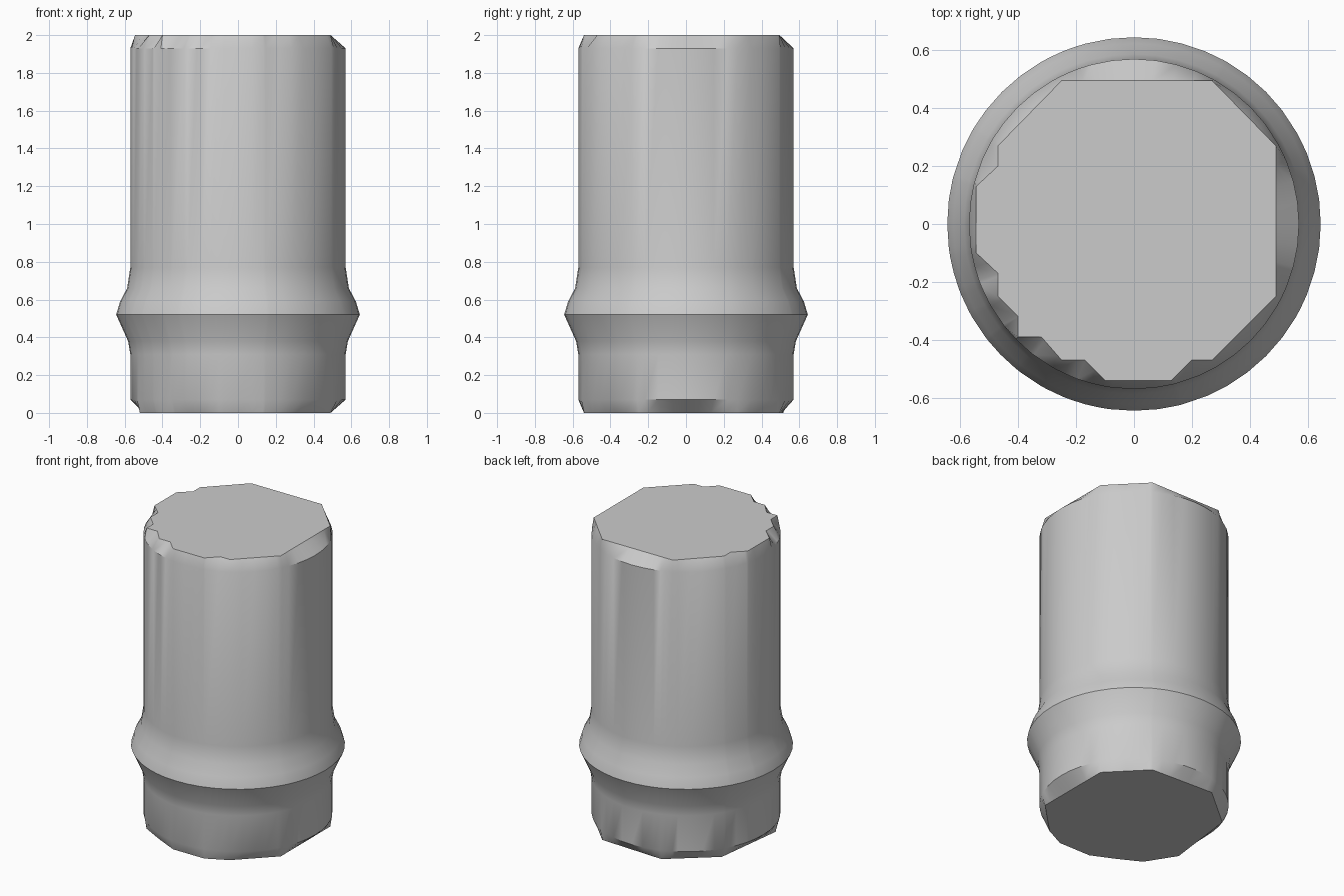
import bpy, bmesh
from math import atan2, cos, sin, pi, radians
from mathutils import Vector

cube = bpy.data.objects.get("Cube")
if cube:
    bpy.data.objects.remove(cube)

# Chipped outlines of the two end faces, counterclockwise
TOP = [(.49, .27), (.27, .495), (-.25, .495), (-.47, .27), (-.47, .2),
       (-.545, .13), (-.545, -.1), (-.47, -.17), (-.47, -.25), (-.4, -.32),
       (-.4, -.39), (-.32, -.39), (-.25, -.47), (-.17, -.47), (-.1, -.54),
       (.13, -.54), (.2, -.47), (.27, -.47), (.49, -.25)]
BOTTOM = [(.49, .27), (.27, .495), (-.18, .515), (-.46, .28), (-.52, -.2),
          (-.4, -.39), (-.25, -.47), (-.1, -.54), (.13, -.54), (.27, -.47), (.49, -.25)]
# Radius and height of the wall and its flared collar
PROFILE = [(.57, .07), (.57, .31), (.582, .38), (.645, .52), (.624, .59),
           (.587, .66), (.57, .77), (.57, 1.93)]


def outline_radius(outline, angle):
    """Distance from the axis to the outline in one direction."""
    ray = Vector((cos(angle), sin(angle)))
    for i, corner in enumerate(outline):
        a, b = Vector(outline[i - 1]), Vector(corner)
        edge = b - a
        cross = ray.cross(edge)
        if abs(cross) < 1e-9:
            continue
        dist, along = a.cross(edge) / cross, a.cross(ray) / cross
        if dist > 0 and -1e-4 <= along <= 1 + 1e-4:
            return dist
    return .55


# Even steps round the wall, plus every outline corner
angles = []
steps = 48
candidates = [atan2(y, x) for x, y in TOP + BOTTOM]
candidates += [-pi + 2 * pi * i / steps for i in range(steps)]
for angle in candidates:
    if all(abs(angle - other) > .02 for other in angles):
        angles.append(angle)
angles.sort()

bm = bmesh.new()


def add_ring(radius_at, z):
    return [bm.verts.new((radius_at(a) * cos(a), radius_at(a) * sin(a), z)) for a in angles]


# Wall and chipped rims
rings = [add_ring(lambda a: outline_radius(BOTTOM, a), 0)]
rings += [add_ring(lambda a, r=r: r, z) for r, z in PROFILE]
rings.append(add_ring(lambda a: outline_radius(TOP, a), 2))
for low, high in zip(rings, rings[1:]):
    for i in range(len(angles)):
        bm.faces.new((low[i - 1], low[i], high[i], high[i - 1]))

# Flat ends
bm.faces.new(rings[-1])
bm.faces.new(rings[0][::-1])
bmesh.ops.recalc_face_normals(bm, faces=bm.faces)

mesh = bpy.data.meshes.new("collared_cylinder")
bm.to_mesh(mesh)
bm.free()
body = bpy.data.objects.new("collared_cylinder", mesh)
bpy.context.collection.objects.link(body)

# Plain grey
grey = bpy.data.materials.new("plain_grey")
grey.use_nodes = True
grey.diffuse_color = (.6, .6, .6, 1)
grey.node_tree.nodes["Principled BSDF"].inputs["Base Color"].default_value = (.6, .6, .6, 1)
mesh.materials.append(grey)

bpy.ops.object.select_all(action='DESELECT')
body.select_set(True)
bpy.context.view_layer.objects.active = body
bpy.ops.object.shade_smooth_by_angle(angle=radians(35))
